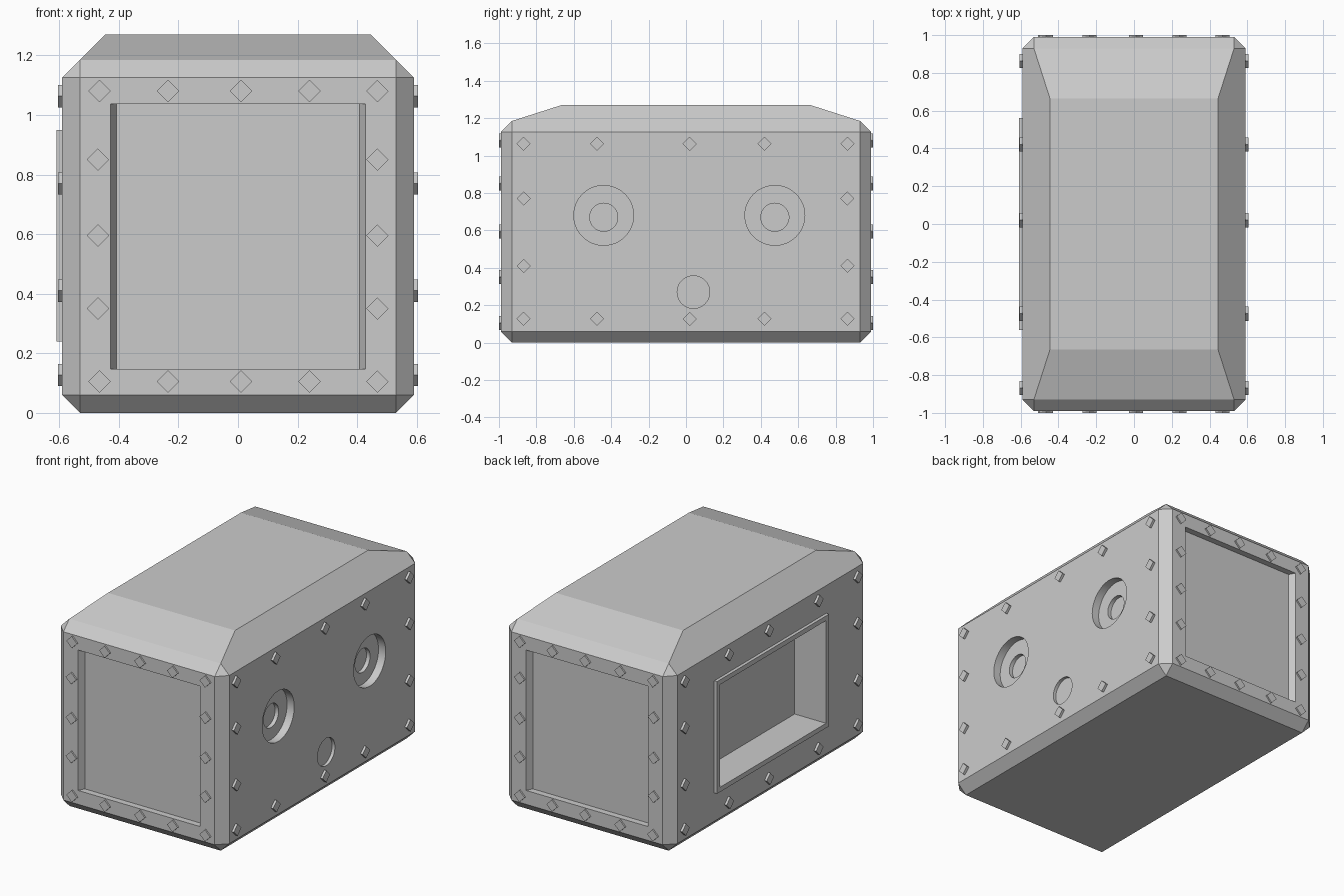
import bpy, bmesh
from math import pi
from mathutils import Matrix, Vector

cube = bpy.data.objects.get("Cube")
if cube:
    bpy.data.objects.remove(cube, do_unlink=True)

grey = bpy.data.materials.new("plain_grey")
grey.use_nodes = True
COLOUR = (0.6, 0.6, 0.6, 1)
grey.diffuse_color = COLOUR
grey.node_tree.nodes["Principled BSDF"].inputs["Base Color"].default_value = COLOUR


def finish(bm, name):
    bmesh.ops.recalc_face_normals(bm, faces=bm.faces)
    mesh = bpy.data.meshes.new(name)
    bm.to_mesh(mesh)
    bm.free()
    mesh.materials.append(grey)
    obj = bpy.data.objects.new(name, mesh)
    bpy.context.scene.collection.objects.link(obj)
    return obj


def hull(points, name):
    bm = bmesh.new()
    verts = [bm.verts.new(p) for p in points]
    bmesh.ops.convex_hull(bm, input=verts)
    bmesh.ops.dissolve_limit(bm, angle_limit=0.01, verts=bm.verts, edges=bm.edges)
    return finish(bm, name)


def box(lo, hi, name):
    return hull([(x, y, z) for x in (lo[0], hi[0]) for y in (lo[1], hi[1])
                 for z in (lo[2], hi[2])], name)


def disc(y, z, r, x0, x1, name):
    bm = bmesh.new()
    place = Matrix.Translation(((x0 + x1) / 2, y, z)) @ Matrix.Rotation(pi / 2, 4, 'Y')
    bmesh.ops.create_cone(bm, cap_ends=True, segments=48, radius1=r, radius2=r,
                          depth=x1 - x0, matrix=place)
    return finish(bm, name)


def cut(target, cutter):
    mod = target.modifiers.new("cut", 'BOOLEAN')
    mod.operation = 'DIFFERENCE'
    mod.solver = 'EXACT'
    mod.object = cutter
    cutter.hide_render = True
    bpy.context.view_layer.objects.active = target
    bpy.ops.object.modifier_apply(modifier=mod.name)
    bpy.data.objects.remove(cutter, do_unlink=True)


# Chamfered shell with a raised hipped top
W, D, C = 0.59, 0.99, 0.06
LOW, HIGH, TOP = 0.06, 1.125, 1.27
corners = []
for sx in (-1, 1):
    for sy in (-1, 1):
        corners += [(sx * (W - C), sy * D, z) for z in (LOW, HIGH)]
        corners += [(sx * W, sy * (D - C), z) for z in (LOW, HIGH)]
        corners += [(sx * (W - C), sy * (D - C), z) for z in (LOW - C, HIGH + C)]
        corners.append((sx * 0.445, sy * 0.665, TOP))
body = hull(corners, "body")

# End panels with slanted jambs
for s in (-1, 1):
    cut(body, hull([(sx * w, s * y, z) for sx in (-1, 1) for z in (0.148, 1.037)
                    for w, y in ((0.408, D - 0.04), (0.428, D), (0.428, D + 0.1))],
                   "panel_cutter"))

# Side window frame and its deep opening
frame = box((-0.61, -0.56, 0.24), (-0.55, 0.56, 0.95), "window_frame")
for part in (frame, body):
    cut(part, box((-0.7, -0.53, 0.27), (-0.39, 0.53, 0.92), "window_cutter"))

# Round ports: a wide well with a smaller one inside, and a shallow one below
for y in (-0.44, 0.475):
    cut(body, disc(y, 0.68, 0.16, W - 0.05, W + 0.1, "port_cutter"))
    cut(body, disc(y, 0.67, 0.075, W - 0.075, W, "inner_port_cutter"))
cut(body, disc(0.04, 0.27, 0.087, W - 0.02, W + 0.1, "small_port_cutter"))

# Square studs turned on their corners, around each wall
studs = bmesh.new()


def stud(centre, axis):
    place = Matrix.Translation(centre) @ Matrix.Rotation(pi / 4, 4, axis)
    size = Vector((0.053, 0.053, 0.053))
    size['XYZ'.index(axis)] = 0.028
    bmesh.ops.create_cube(studs, size=1, matrix=place @ Matrix.Diagonal(size).to_4x4())


for s in (-1, 1):
    for x in (-0.465, -0.235, 0.01, 0.24, 0.468):
        for z in (0.105, 1.08):
            stud((x, s * (D - 0.004), z), 'Y')
    for x in (-0.47, 0.468):
        for z in (0.35, 0.595, 0.85):
            stud((x, s * (D - 0.004), z), 'Y')
    for y in (-0.868, -0.475, 0.02, 0.42, 0.863):
        for z in (0.127, 1.063):
            stud((s * (W + 0.001), y, z), 'X')
    for y in (-0.868, 0.863):
        for z in (0.41, 0.77):
            stud((s * (W + 0.001), y, z), 'X')
finish(studs, "studs")

# Smooth the round walls only
bpy.ops.object.select_all(action='DESELECT')
body.select_set(True)
bpy.context.view_layer.objects.active = body
bpy.ops.object.shade_smooth_by_angle(angle=0.26)
